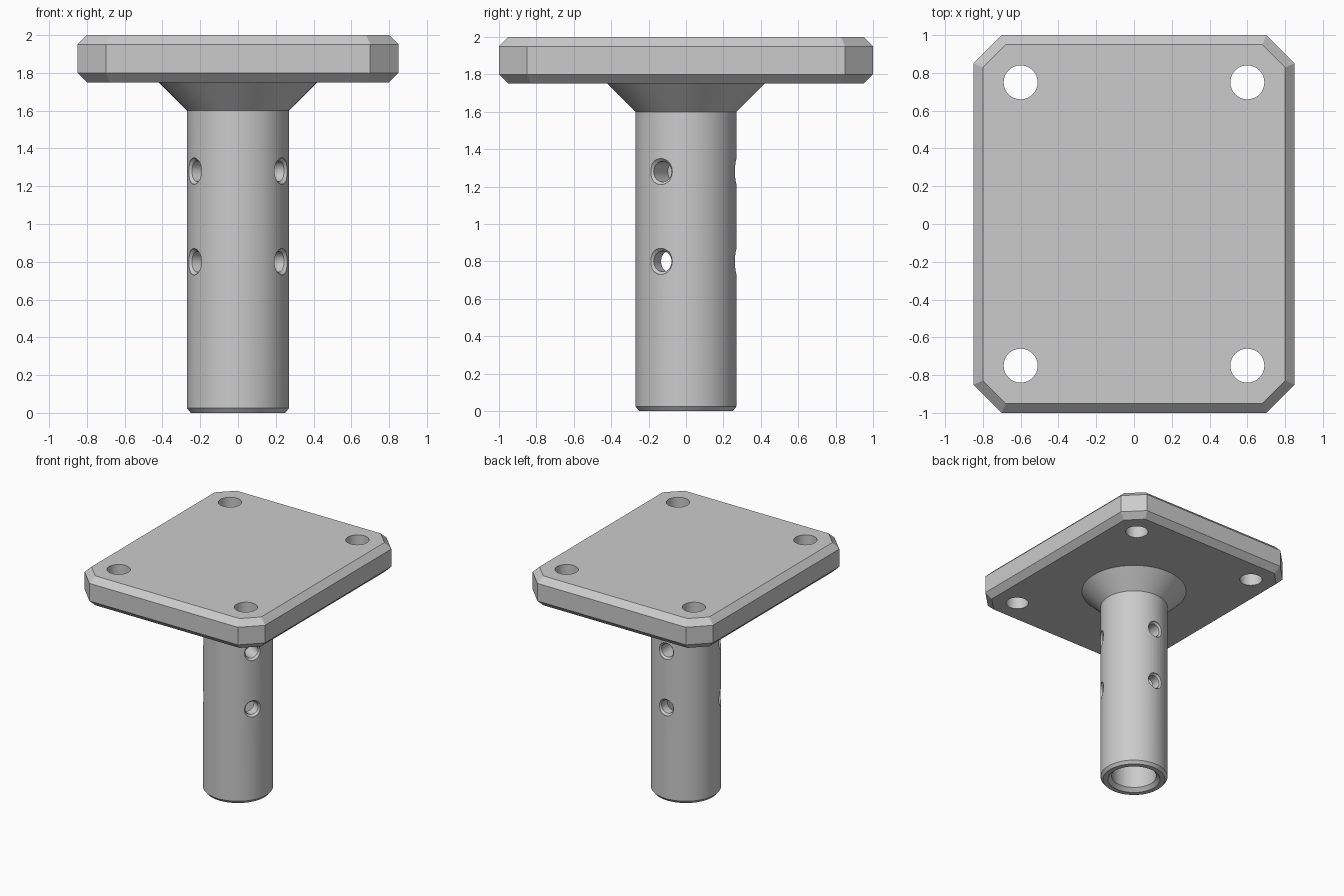
import bpy
import bmesh
from math import cos, sin, pi, tan, radians
from mathutils import Matrix, Vector

cube = bpy.data.objects.get("Cube")
if cube:
    bpy.data.objects.remove(cube, do_unlink=True)

grey = bpy.data.materials.new("plain grey")
grey.use_nodes = True
COLOUR = (0.6, 0.6, 0.6, 1)
grey.diffuse_color = COLOUR
grey.node_tree.nodes["Principled BSDF"].inputs["Base Color"].default_value = COLOUR


def loft(name, rings):
    """Closed solid through a stack of equal-sized rings of points."""
    bm = bmesh.new()
    loops = [[bm.verts.new(p) for p in ring] for ring in rings]
    n = len(loops[0])
    for low, high in zip(loops, loops[1:]):
        for i in range(n):
            j = (i + 1) % n
            bm.faces.new((low[i], low[j], high[j], high[i]))
    bm.faces.new(loops[0][::-1])
    bm.faces.new(loops[-1])
    bmesh.ops.recalc_face_normals(bm, faces=bm.faces[:])
    mesh = bpy.data.meshes.new(name)
    bm.to_mesh(mesh)
    bm.free()
    mesh.materials.append(grey)
    obj = bpy.data.objects.new(name, mesh)
    bpy.context.collection.objects.link(obj)
    return obj


def turned(name, profile, sides=64, matrix=Matrix()):
    """Solid of revolution from (radius, height) pairs."""
    return loft(name, [[matrix @ Vector((r * cos(2 * pi * i / sides),
                                         r * sin(2 * pi * i / sides), z))
                        for i in range(sides)] for r, z in profile])


def octagon(inset, z, hx=0.85, hy=1.0, cut=0.15):
    """Rectangle with cut corners, offset inwards by inset."""
    c = cut - inset + inset * tan(pi / 8)
    x, y = hx - inset, hy - inset
    return [(x, y - c, z), (x - c, y, z), (c - x, y, z), (-x, y - c, z),
            (-x, c - y, z), (c - x, -y, z), (x - c, -y, z), (x, c - y, z)]


def combine(target, other, operation):
    mod = target.modifiers.new(operation.lower(), 'BOOLEAN')
    mod.operation = operation
    mod.solver = 'EXACT'
    mod.object = other
    bpy.context.view_layer.objects.active = target
    bpy.ops.object.modifier_apply(modifier=mod.name)
    bpy.data.objects.remove(other, do_unlink=True)


# Chamfered mounting plate
plate = loft("mounting_plate", [octagon(0.05, 1.75), octagon(0, 1.8),
                                octagon(0, 1.95), octagon(0.05, 2.0)])

# Round post with a flared collar, sunk into the plate
post = turned("post", [(0.25, 0), (0.27, 0.025), (0.27, 1.6),
                       (0.42, 1.75), (0.42, 1.85)])
combine(plate, post, 'UNION')
plate.name = "mounting_plate_with_post"

# Bolt holes in the corners
for sx in (-1, 1):
    for sy in (-1, 1):
        hole = turned("bolt_hole", [(0.09, 1.6), (0.09, 2.1)], 48,
                      Matrix.Translation((sx * 0.6, sy * 0.75, 0)))
        combine(plate, hole, 'DIFFERENCE')

# Bore up the lower part of the post
bore = turned("bore", [(0.22, -0.01), (0.18, 0.03), (0.18, 1.04)])
combine(plate, bore, 'DIFFERENCE')

# Countersunk side holes, three around the post at two heights
for z in (0.8, 1.28):
    for angle in (-30, 90, 210):
        place = (Matrix.Translation((0, 0, z)) @ Matrix.Rotation(radians(angle), 4, 'Z')
                 @ Matrix.Rotation(pi / 2, 4, 'Y'))
        hole = turned("side_hole", [(0.055, 0.1), (0.055, 0.25),
                                    (0.07, 0.265), (0.07, 0.32)], 32, place)
        combine(plate, hole, 'DIFFERENCE')

# Smooth the round walls, keep the edges crisp
bpy.ops.object.select_all(action='DESELECT')
plate.select_set(True)
bpy.context.view_layer.objects.active = plate
bpy.ops.object.shade_smooth_by_angle(angle=radians(25))
